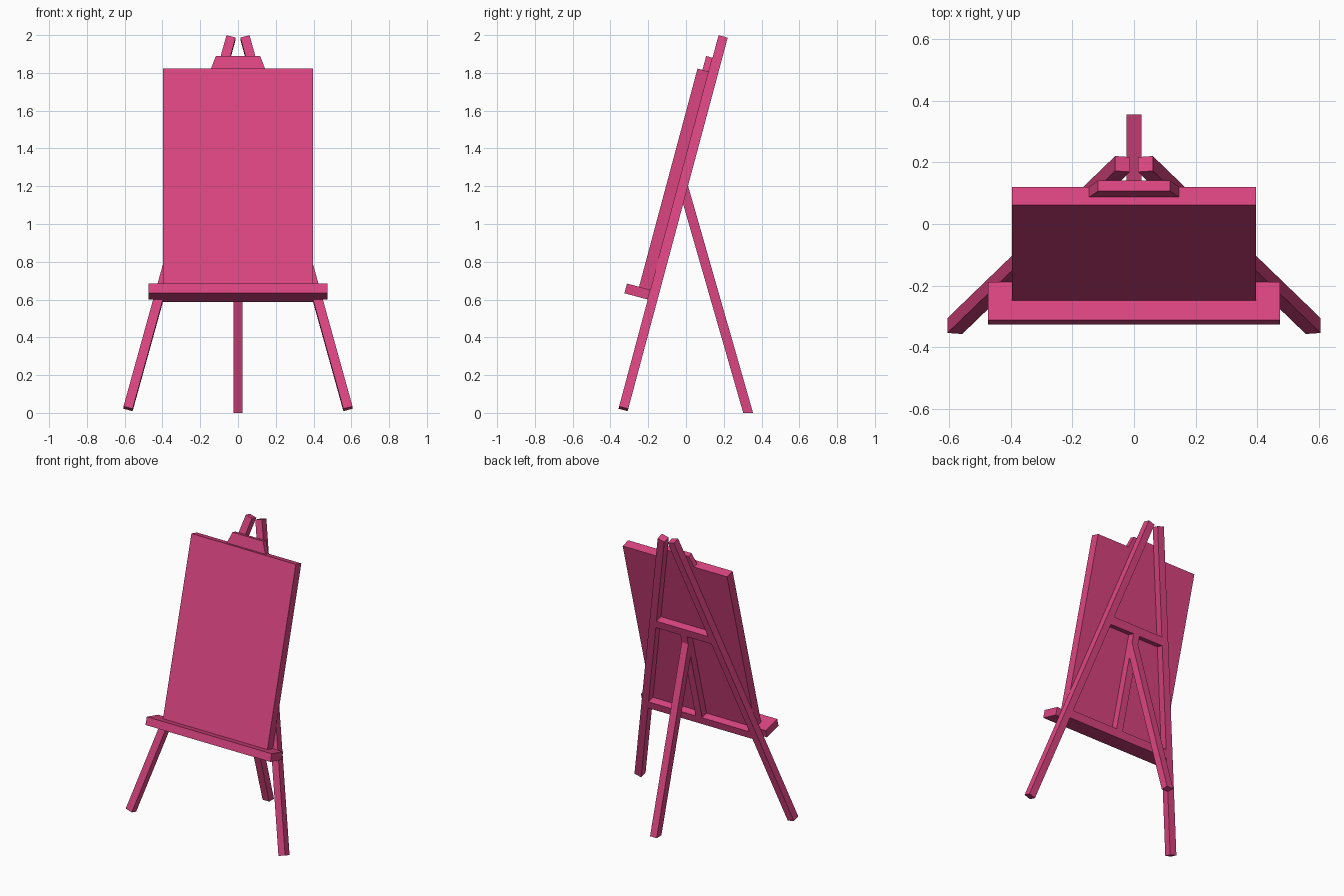
import bpy, bmesh, math
from mathutils import Matrix, Vector

if "Cube" in bpy.data.objects:
    bpy.data.objects.remove(bpy.data.objects["Cube"])

TILT = math.radians(15)
S, C = math.sin(TILT), math.cos(TILT)

# Leaning frame: u = x, v = up along the lean, w = out of the front face
LEAN = Matrix(((1, 0, 0, 0),
               (0, S, -C, -0.3315),
               (0, C, S, 0.022),
               (0, 0, 0, 1)))
# Side profile plane: (y, z) extruded along x
SIDE = Matrix(((0, 0, 1, 0), (1, 0, 0, 0), (0, 1, 0, 0), (0, 0, 0, 1)))

pink = bpy.data.materials.new("pink_paint")
pink.diffuse_color = (0.71, 0.06, 0.22, 1)
pink.use_nodes = True
pink.node_tree.nodes["Principled BSDF"].inputs["Base Color"].default_value = pink.diffuse_color


def prism(name, profile, w0, w1, frame=LEAN):
    """Extrude a flat profile from w0 to w1 inside the given frame."""
    bm = bmesh.new()
    face = bm.faces.new([bm.verts.new(frame @ Vector((u, v, w0))) for u, v in profile])
    out = bmesh.ops.extrude_face_region(bm, geom=[face])
    shift = frame.to_3x3() @ Vector((0, 0, w1 - w0))
    bmesh.ops.translate(bm, vec=shift,
                        verts=[g for g in out["geom"] if isinstance(g, bmesh.types.BMVert)])
    bmesh.ops.recalc_face_normals(bm, faces=bm.faces)
    mesh = bpy.data.meshes.new(name)
    bm.to_mesh(mesh)
    bm.free()
    mesh.materials.append(pink)
    obj = bpy.data.objects.new(name, mesh)
    bpy.context.collection.objects.link(obj)
    return obj


def trapezoid(half_low, half_high, v0, v1):
    return [(-half_low, v0), (half_low, v0), (half_high, v1), (-half_high, v1)]


def leg_x(v):
    return 0.582 - v * math.tan(TILT)


# Front legs, square-cut and splayed
LENGTH, HALF = 2.034, 0.025
for side, label in ((-1, "left"), (1, "right")):
    corners = []
    for v, k in ((0, 1), (0, -1), (LENGTH, -1), (LENGTH, 1)):
        corners.append((side * (leg_x(v) + k * HALF * C), v + k * HALF * S))
    prism("front_leg_" + label, corners, -HALF, HALF)

# Cross bars between the legs and the centre post
for name, v0, v1 in (("lower_bar", 0.592, 0.645), ("upper_bar", 1.287, 1.342)):
    prism(name, trapezoid(leg_x(v0), leg_x(v1), v0, v1), -HALF, HALF)
prism("centre_post", trapezoid(HALF, HALF, 0.64, 1.29), -HALF, HALF)

# Tray, canvas and top clamp
prism("tray", trapezoid(0.475, 0.475, 0.592, 0.645), HALF, 0.153)
prism("canvas", trapezoid(0.397, 0.397, 0.645, 1.841), HALF, 0.087)
prism("top_clamp", trapezoid(0.146, 0.117, 1.841, 1.917), HALF, 0.06)

# Rear leg, flat on the floor and let into the post
prism("rear_leg", [(0.303, 0), (0.355, 0), (0.010, 1.205), (-0.018, 1.19), (-0.028, 1.15)],
      -HALF, HALF, SIDE)
